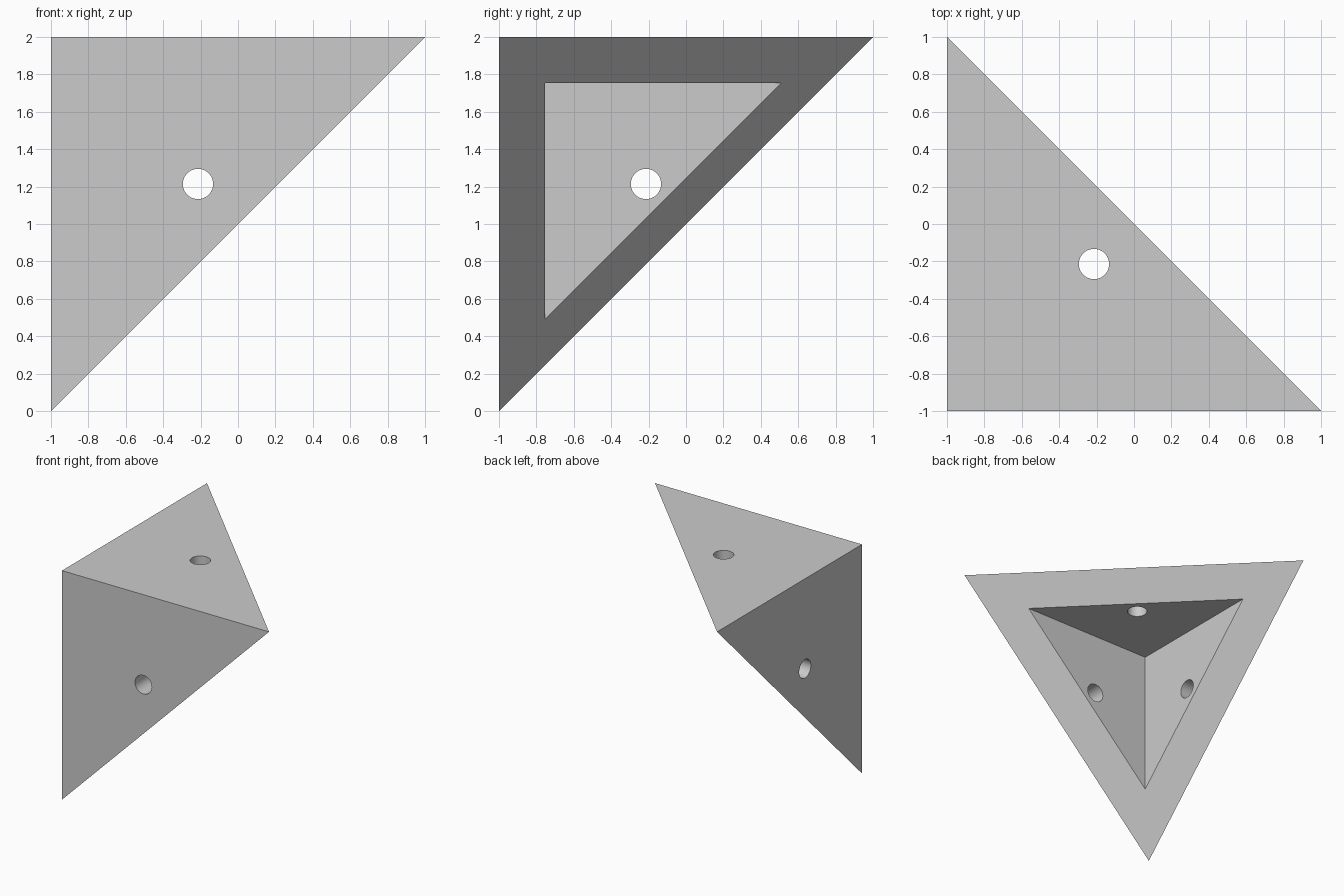
import bpy
import bmesh
import math
from mathutils import Matrix, Vector

if "Cube" in bpy.data.objects:
    bpy.data.objects.remove(bpy.data.objects["Cube"], do_unlink=True)

SIZE = 2.0       # length of the three outer edges
WALL = 0.245     # wall thickness
HOLE = 0.786     # hole centre measured from each outer edge
RADIUS = 0.081
CORNER = Vector((-1, -1, 2))
AXES = (Vector((1, 0, 0)), Vector((0, 1, 0)), Vector((0, 0, -1)))

grey = bpy.data.materials.new("plain_grey")
grey.use_nodes = True
colour = (0.6, 0.6, 0.6, 1)
grey.diffuse_color = colour
grey.node_tree.nodes["Principled BSDF"].inputs["Base Color"].default_value = colour


def finish(name, bm):
    bmesh.ops.recalc_face_normals(bm, faces=bm.faces)
    mesh = bpy.data.meshes.new(name)
    bm.to_mesh(mesh)
    bm.free()
    mesh.materials.append(grey)
    obj = bpy.data.objects.new(name, mesh)
    bpy.context.collection.objects.link(obj)
    return obj


# Hollow corner: outer and inner pyramids joined by an open rim
bm = bmesh.new()
apexes, rims = [], []
for inset in (0, WALL):
    start = CORNER + sum((a * inset for a in AXES), Vector())
    apexes.append(bm.verts.new(start))
    rims.append([bm.verts.new(start + a * (SIZE - 3 * inset)) for a in AXES])
for i in range(3):
    j = (i + 1) % 3
    for apex, rim in zip(apexes, rims):
        bm.faces.new((apex, rim[i], rim[j]))
    bm.faces.new((rims[0][i], rims[0][j], rims[1][j], rims[1][i]))
bracket = finish("corner_bracket", bm)

# One screw hole through each wall
bm = bmesh.new()
for axis in AXES:
    centre = CORNER + sum((a * HOLE for a in AXES if a != axis), Vector())
    centre += axis * WALL / 2
    turn = axis.to_track_quat('Z', 'Y').to_matrix().to_4x4()
    bmesh.ops.create_cone(bm, cap_ends=True, segments=48, radius1=RADIUS,
                          radius2=RADIUS, depth=WALL + 0.1,
                          matrix=Matrix.Translation(centre) @ turn)
cutter = finish("hole_cutter", bm)
cutter.hide_render = True
cutter.hide_viewport = True

holes = bracket.modifiers.new("screw_holes", 'BOOLEAN')
holes.operation = 'DIFFERENCE'
holes.solver = 'EXACT'
holes.object = cutter

# Apply the holes, then smooth only their round walls
bpy.context.view_layer.objects.active = bracket
bracket.select_set(True)
bpy.ops.object.modifier_apply(modifier=holes.name)
bpy.data.objects.remove(cutter, do_unlink=True)
bpy.ops.object.shade_smooth_by_angle(angle=math.radians(30))
